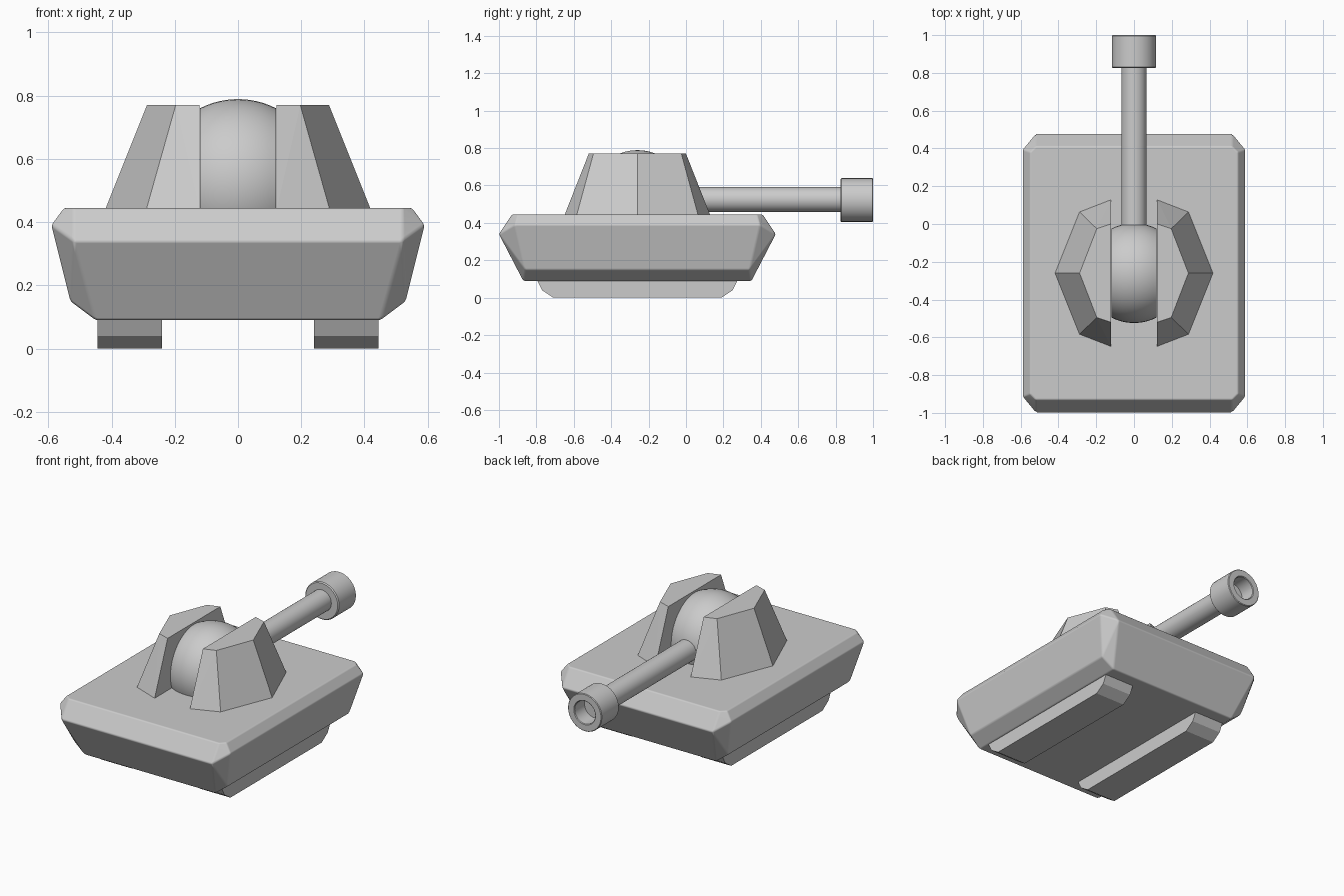
import bpy, bmesh, math
from mathutils import Vector

if "Cube" in bpy.data.objects:
    bpy.data.objects.remove(bpy.data.objects["Cube"])

CY = -0.26      # centre of hull and turret along y
GUN_Z = 0.525   # height of ball and gun axis

grey = bpy.data.materials.new("grey")
grey.diffuse_color = (0.6, 0.6, 0.6, 1)
grey.use_nodes = True
grey.node_tree.nodes["Principled BSDF"].inputs["Base Color"].default_value = grey.diffuse_color


def finish(name, bm, smooth=None):
    bmesh.ops.recalc_face_normals(bm, faces=bm.faces[:])
    me = bpy.data.meshes.new(name)
    bm.to_mesh(me)
    bm.free()
    me.materials.append(grey)
    if smooth:
        me.shade_smooth()
        me.set_sharp_from_angle(angle=math.radians(smooth))
    ob = bpy.data.objects.new(name, me)
    bpy.context.collection.objects.link(ob)
    return ob


def hull_of(name, points, smooth=None):
    """Convex solid around the points, with flat areas merged."""
    bm = bmesh.new()
    for p in points:
        bm.verts.new(p)
    res = bmesh.ops.convex_hull(bm, input=bm.verts[:])
    junk = {g for g in res["geom_interior"] + res["geom_unused"]
            if isinstance(g, bmesh.types.BMVert)}
    bmesh.ops.delete(bm, geom=list(junk), context="VERTS")
    bmesh.ops.dissolve_limit(bm, angle_limit=0.02, verts=bm.verts[:], edges=bm.edges[:])
    return finish(name, bm, smooth)


def lathe(name, profile, axis, origin, smooth=35, n=32):
    """Spin (radius, distance) points around the x or y axis."""
    bm = bmesh.new()
    rings = []
    for r, d in profile:
        ring = []
        for i in range(n):
            a = 2 * math.pi * i / n
            u, w = r * math.cos(a), r * math.sin(a)
            p = Vector((d, u, w)) if axis == "x" else Vector((u, d, w))
            ring.append(bm.verts.new(p + Vector(origin)))
        rings.append(ring)
    for a, b in zip(rings, rings[1:]):
        for i in range(n):
            j = (i + 1) % n
            bm.faces.new((a[i], a[j], b[j], b[i]))
    bm.faces.new(rings[0])
    bm.faces.new(rings[-1])
    return finish(name, bm, smooth)


# Hull: (half width, half length, height) of each corner point
corner = [(0.45, 0.61, 0.09), (0.53, 0.60, 0.15),
          (0.52, 0.74, 0.34), (0.59, 0.655, 0.39),
          (0.52, 0.67, 0.445), (0.55, 0.64, 0.445)]
body = hull_of("hull", [(sx * x, CY + sy * y, z) for x, y, z in corner
                        for sx in (-1, 1) for sy in (-1, 1)], 60)
bev = body.modifiers.new("soft edges", "BEVEL")
bev.width = 0.008
bev.segments = 2
bev.limit_method = "ANGLE"
bev.angle_limit = math.radians(15)
bev.harden_normals = True

# Half outlines of the turret: (x, half length)
base = [(0.122, 0.39), (0.29, 0.325), (0.42, 0.0)]
roof = [(0.122, 0.26), (0.197, 0.235), (0.288, 0.0)]

for side, s in (("left", -1), ("right", 1)):
    # Runners under the hull
    hull_of(side + "_runner", [(s * x, CY + e * y, z)
                               for y, z in ((0.45, 0), (0.51, 0.04), (0.54, 0.10))
                               for x in (0.24, 0.445) for e in (-1, 1)])
    # Turret half
    hull_of(side + "_turret_half", [(s * x, CY + e * y, z)
                                    for pts, z in ((base, 0.44), (roof, 0.77))
                                    for x, y in pts for e in (-1, 1)])

# Ball mount: sphere with its sides cut flat
R, W = 0.264, 0.12
ball = []
for i in range(13):
    d = -W + 2 * W * i / 12
    ball.append((math.sqrt(R * R - d * d), d))
lathe("ball_mount", ball, "x", (0, CY, GUN_Z), 35, 48)

# Gun barrel and hollow muzzle
lathe("gun_barrel", [(0.067, -0.08), (0.067, 0.85)], "y", (0, 0, GUN_Z))
lathe("muzzle", [(0.06, 0.825), (0.111, 0.825), (0.117, 0.831), (0.117, 0.996),
                 (0.113, 1.0), (0.075, 1.0), (0.071, 0.996), (0.071, 0.90)],
      "y", (0, 0, GUN_Z - 0.003))
